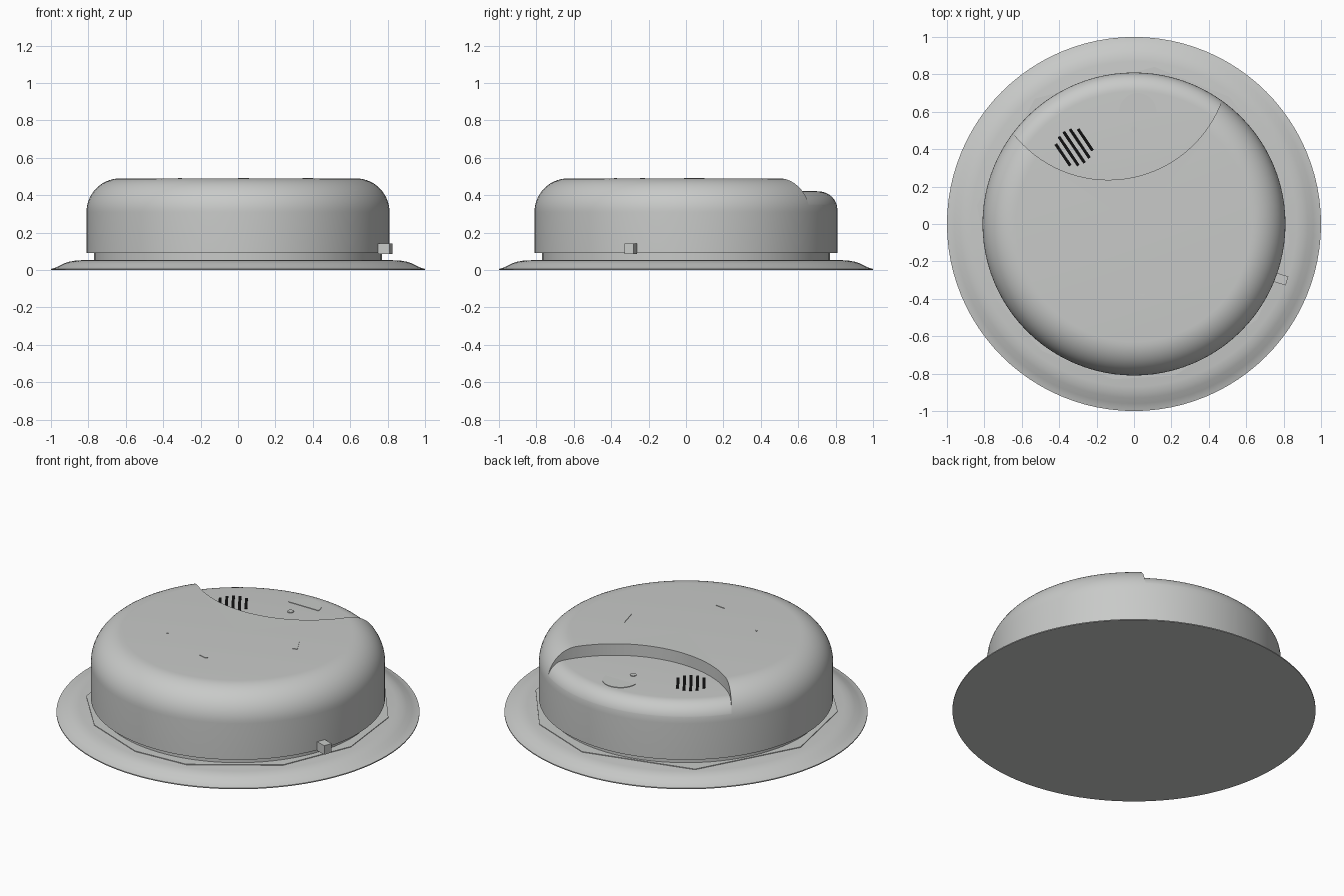
import bpy, bmesh, math
from mathutils import Vector, Matrix

if "Cube" in bpy.data.objects:
    bpy.data.objects.remove(bpy.data.objects["Cube"])


def material(name, rgb):
    m = bpy.data.materials.new(name)
    m.diffuse_color = (*rgb, 1)
    m.use_nodes = True
    m.node_tree.nodes["Principled BSDF"].inputs["Base Color"].default_value = m.diffuse_color
    return m


GREY = material("light_grey_plastic", (0.58, 0.59, 0.58))
BLACK = material("black_slots", (0.005, 0.005, 0.005))


def finish(name, bm, mat):
    bmesh.ops.recalc_face_normals(bm, faces=bm.faces[:])
    mesh = bpy.data.meshes.new(name)
    bm.to_mesh(mesh)
    bm.free()
    mesh.materials.append(mat)
    ob = bpy.data.objects.new(name, mesh)
    bpy.context.collection.objects.link(ob)
    return ob


def activate(ob):
    bpy.ops.object.select_all(action='DESELECT')
    ob.select_set(True)
    bpy.context.view_layer.objects.active = ob


def smooth(ob):
    activate(ob)
    bpy.ops.object.shade_smooth_by_angle(angle=math.radians(30))


def revolve(name, profile, mat=GREY, steps=96):
    """Spin a closed (radius, z) profile around the z axis."""
    bm = bmesh.new()
    verts = [bm.verts.new((r, 0, z)) for r, z in profile]
    edges = [bm.edges.new(p) for p in zip(verts, verts[1:])]
    bmesh.ops.spin(bm, geom=verts + edges, axis=(0, 0, 1), cent=(0, 0, 0),
                   angle=math.tau, steps=steps)
    bmesh.ops.remove_doubles(bm, verts=bm.verts[:], dist=1e-5)
    return finish(name, bm, mat)


def prism(name, points, z0, z1, mat=GREY):
    """Extrude an xy outline from z0 to z1."""
    bm = bmesh.new()
    face = bm.faces.new([bm.verts.new((x, y, z0)) for x, y in points])
    ext = bmesh.ops.extrude_face_region(bm, geom=[face])
    top = [v for v in ext["geom"] if isinstance(v, bmesh.types.BMVert)]
    bmesh.ops.translate(bm, verts=top, vec=(0, 0, z1 - z0))
    return finish(name, bm, mat)


def arc(cx, cy, r, a0, a1, n):
    return [(cx + r * math.cos(math.radians(a0 + (a1 - a0) * i / n)),
             cy + r * math.sin(math.radians(a0 + (a1 - a0) * i / n)))
            for i in range(n + 1)]


def subtract(ob, tool):
    mod = ob.modifiers.new("cut", 'BOOLEAN')
    mod.operation, mod.solver, mod.object = 'DIFFERENCE', 'EXACT', tool
    activate(ob)
    bpy.ops.object.modifier_apply(modifier=mod.name)
    bpy.data.objects.remove(tool)


# Flared base plate
smooth(revolve("base_plate", [(0, 0), (1, 0), (1, 0.006), (0.98, 0.011),
                              (0.96, 0.020), (0.93, 0.035), (0.905, 0.044),
                              (0.87, 0.05), (0, 0.05)]))

# Irregular many-sided mounting plate and neck
prism("mounting_plate",
      [(0.11, 0.84), (0.51, 0.68), (0.78, 0.33), (0.83, -0.10), (0.66, -0.51),
       (0.22, -0.81), (-0.11, -0.83), (-0.49, -0.68), (-0.74, -0.40),
       (-0.84, 0.10), (-0.53, 0.67)], 0.04, 0.054)
smooth(revolve("neck", [(0, 0.045), (0.77, 0.045), (0.77, 0.095), (0, 0.095)]))

# Rounded cover with a scooped lower step at the back
cover = revolve("cover", [(0, 0.09), (0.81, 0.09)]
                + arc(0.63, 0.31, 0.18, 0, 90, 14) + [(0, 0.49)])
scoop = prism("scoop_cutter", arc(-0.137, 0.882, 0.646, 0, 360, 96)[:-1], 0.33, 0.6)
step = revolve("step_shape", [(0, 0.15), (0.81, 0.15)]
               + arc(0.71, 0.32, 0.10, 0, 90, 10) + [(0, 0.42)])
subtract(scoop, step)
subtract(cover, scoop)
smooth(cover)

# Diagonal sound slots, each a row of thin plates kept inside a small circle
centre = Vector((-0.32, 0.41))
along = Vector((0.56, -0.83))
across = Vector((0.83, 0.56))
for i in range(-2, 3):
    off = i * 0.036
    half = math.sqrt(0.1 ** 2 - off ** 2)
    mid = centre + across * off
    corners = [mid + along * (s * half) + across * (t * 0.008)
               for s, t in ((-1, -1), (1, -1), (1, 1), (-1, 1))]
    prism("sound_slot", corners, 0.417, 0.423, BLACK)

# Indicator light and half-round test button on the step
prism("indicator", arc(0, 0.505, 0.018, 0, 360, 12)[:-1], 0.417, 0.424)
prism("test_button", arc(0.02, 0.60, 0.1, 0, 180, 20), 0.417, 0.423)

# Small raised chips on the top
for pts in ([(0.345, 0.10), (0.40, 0.0), (0.375, -0.01)],
            [(-0.32, -0.22), (-0.30, -0.24), (-0.31, -0.245)],
            [(0.0, -0.37), (0.06, -0.375), (0.05, -0.385)]):
    prism("top_chip", pts, 0.487, 0.493)

# Side tab
bm = bmesh.new()
bmesh.ops.create_cube(bm, size=1, matrix=Matrix.Translation((0.787, -0.295, 0.113))
                      @ Matrix.Rotation(-0.3, 4, 'Z')
                      @ Matrix.Diagonal((0.065, 0.05, 0.055, 1)))
finish("side_tab", bm, GREY)
